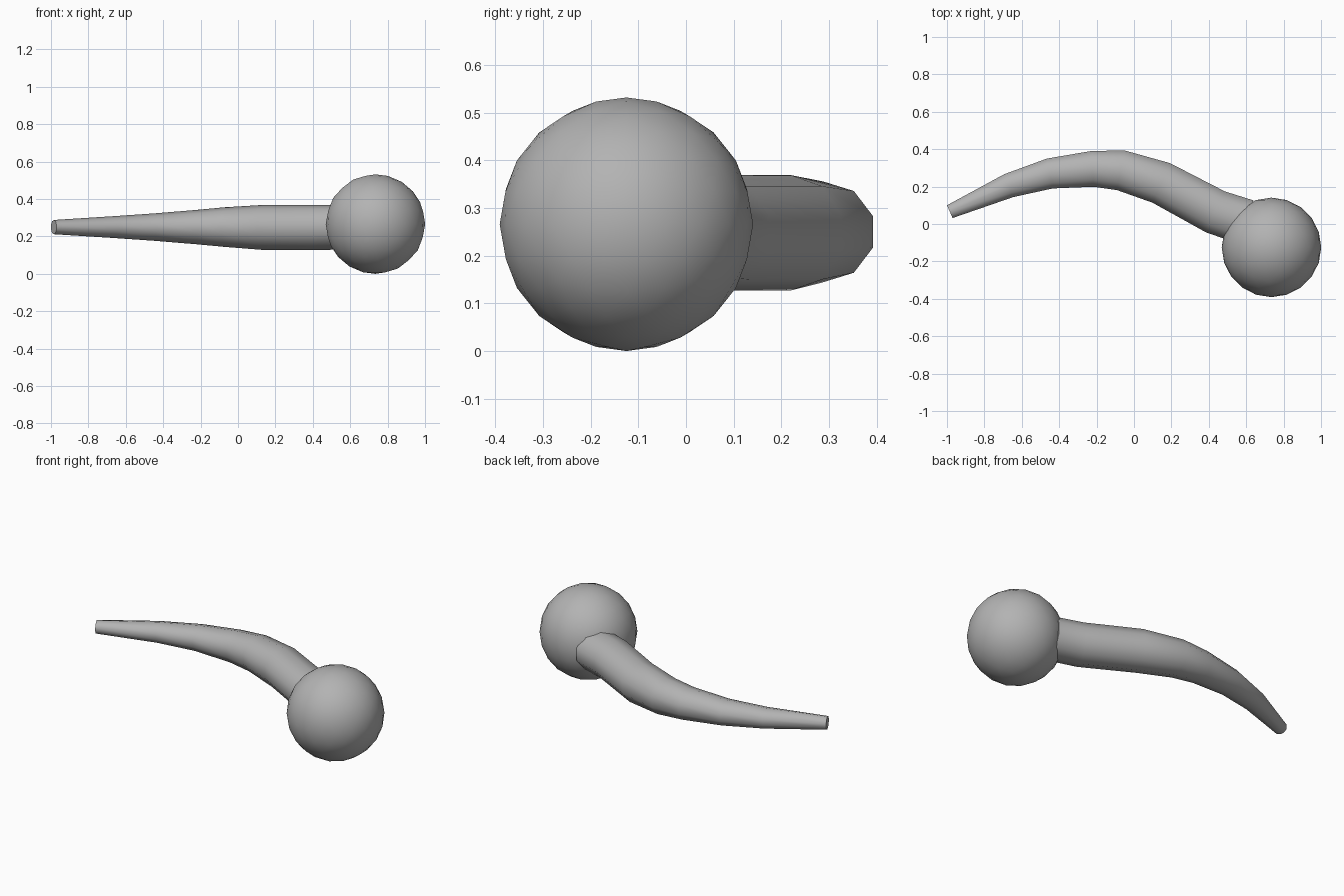
import bpy, bmesh, math
from mathutils import Vector

cube = bpy.data.objects.get("Cube")
if cube:
    bpy.data.objects.remove(cube, do_unlink=True)

grey = bpy.data.materials.new("plain grey")
grey.use_nodes = True
COLOUR = (0.45, 0.45, 0.45, 1)
grey.diffuse_color = COLOUR
grey.node_tree.nodes["Principled BSDF"].inputs["Base Color"].default_value = COLOUR


def finish(bm, name, angle):
    bmesh.ops.recalc_face_normals(bm, faces=bm.faces)
    mesh = bpy.data.meshes.new(name)
    bm.to_mesh(mesh)
    bm.free()
    obj = bpy.data.objects.new(name, mesh)
    bpy.context.collection.objects.link(obj)
    mesh.materials.append(grey)
    bpy.ops.object.select_all(action="DESELECT")
    obj.select_set(True)
    bpy.context.view_layer.objects.active = obj
    bpy.ops.object.shade_smooth_by_angle(angle=math.radians(angle))
    return obj


# Round knob
bm = bmesh.new()
bmesh.ops.create_icosphere(bm, subdivisions=3, radius=0.266)
ball = finish(bm, "round_knob", 40)
ball.location = (0.735, -0.125, 0.266)

# Curved tapering handle: x, y, half width, half height, centre height
STATIONS = [
    (-0.985, 0.066, 0.038, 0.038, 0.25),
    (-0.67, 0.205, 0.067, 0.058, 0.25),
    (-0.45, 0.270, 0.083, 0.073, 0.25),
    (-0.22, 0.295, 0.098, 0.092, 0.25),
    (-0.07, 0.287, 0.110, 0.106, 0.25),
    (0.145, 0.220, 0.118, 0.121, 0.248),
    (0.435, 0.065, 0.123, 0.121, 0.248),
    (0.60, 0.010, 0.125, 0.118, 0.25),
]
SIDES = 10
bm = bmesh.new()
rings = []
for i, (x, y, wide, high, z) in enumerate(STATIONS):
    before = STATIONS[max(i - 1, 0)]
    after = STATIONS[min(i + 1, len(STATIONS) - 1)]
    along = Vector((after[0] - before[0], after[1] - before[1], 0)).normalized()
    side = Vector((-along.y, along.x, 0))
    ring = []
    for k in range(SIDES):
        a = math.tau * (k + 0.5) / SIDES
        offset = side * (wide * 1.03 * math.cos(a)) + Vector((0, 0, high * math.sin(a)))
        ring.append(bm.verts.new(Vector((x, y, z)) + offset))
    rings.append(ring)
for a, b in zip(rings, rings[1:]):
    for k in range(SIDES):
        n = (k + 1) % SIDES
        bm.faces.new((a[k], a[n], b[n], b[k]))
bm.faces.new(rings[0])
bm.faces.new(rings[-1])
finish(bm, "curved_handle", 40)
